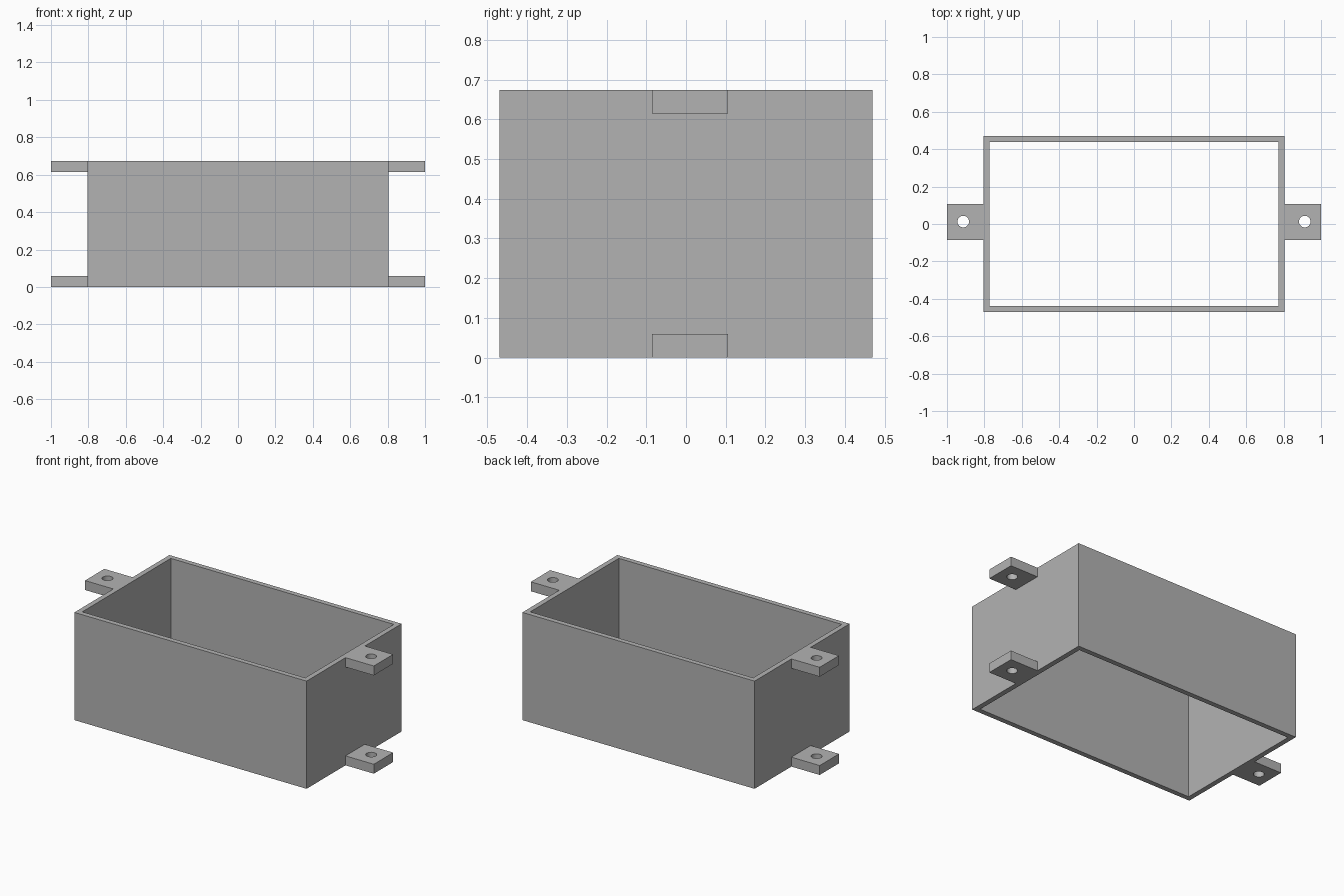
import bpy, bmesh, math

if "Cube" in bpy.data.objects:
    bpy.data.objects.remove(bpy.data.objects["Cube"])

grey = bpy.data.materials.new("plain grey")
grey.diffuse_color = (0.45, 0.45, 0.45, 1)
grey.use_nodes = True
grey.node_tree.nodes["Principled BSDF"].inputs["Base Color"].default_value = grey.diffuse_color

HX, HY, H, WALL = 0.804, 0.47, 0.674, 0.032   # case half sizes, height, wall
TAB_T, HOLE_R = 0.059, 0.031                  # tab thickness, screw hole radius


def rect(x0, x1, y0, y1):
    return [(x0, y0), (x1, y0), (x1, y1), (x0, y1)]


def circle(cx, cy, r, n=32):
    return [(cx + r * math.cos(2 * math.pi * i / n),
             cy + r * math.sin(2 * math.pi * i / n)) for i in range(n)]


def holed_prism(name, outer, inner, z0, z1):
    """Extrude the area between two outlines from z0 to z1."""
    bm = bmesh.new()
    for loop in (outer, inner):
        vs = [bm.verts.new((x, y, z0)) for x, y in loop]
        for i, v in enumerate(vs):
            bm.edges.new((v, vs[(i + 1) % len(vs)]))
    bmesh.ops.triangle_fill(bm, edges=bm.edges[:], use_beauty=True, normal=(0, 0, 1))
    ext = bmesh.ops.extrude_face_region(bm, geom=bm.faces[:], use_keep_orig=True)
    top = [g for g in ext["geom"] if isinstance(g, bmesh.types.BMVert)]
    bmesh.ops.translate(bm, verts=top, vec=(0, 0, z1 - z0))
    bmesh.ops.recalc_face_normals(bm, faces=bm.faces[:])
    me = bpy.data.meshes.new(name)
    bm.to_mesh(me)
    bm.free()
    me.materials.append(grey)
    ob = bpy.data.objects.new(name, me)
    bpy.context.collection.objects.link(ob)
    bpy.context.view_layer.objects.active = ob
    bpy.ops.object.select_all(action='DESELECT')
    ob.select_set(True)
    bpy.ops.object.shade_smooth_by_angle(angle=math.radians(30))
    return ob


# Open rectangular case walls, no lid and no floor
holed_prism("case_walls", rect(-HX, HX, -HY, HY),
            rect(-HX + WALL, HX - WALL, -HY + WALL, HY - WALL), 0, H)

# Four mounting tabs with screw holes, flush with the upper and lower rims
for side, s in (("left", -1), ("right", 1)):
    for level, z in (("lower", 0), ("upper", H - TAB_T)):
        x0, x1 = sorted((s * HX, s * 1.0))
        holed_prism(f"{level}_{side}_tab", rect(x0, x1, -0.085, 0.106),
                    circle(s * 0.913, 0.013, HOLE_R), z, z + TAB_T)
